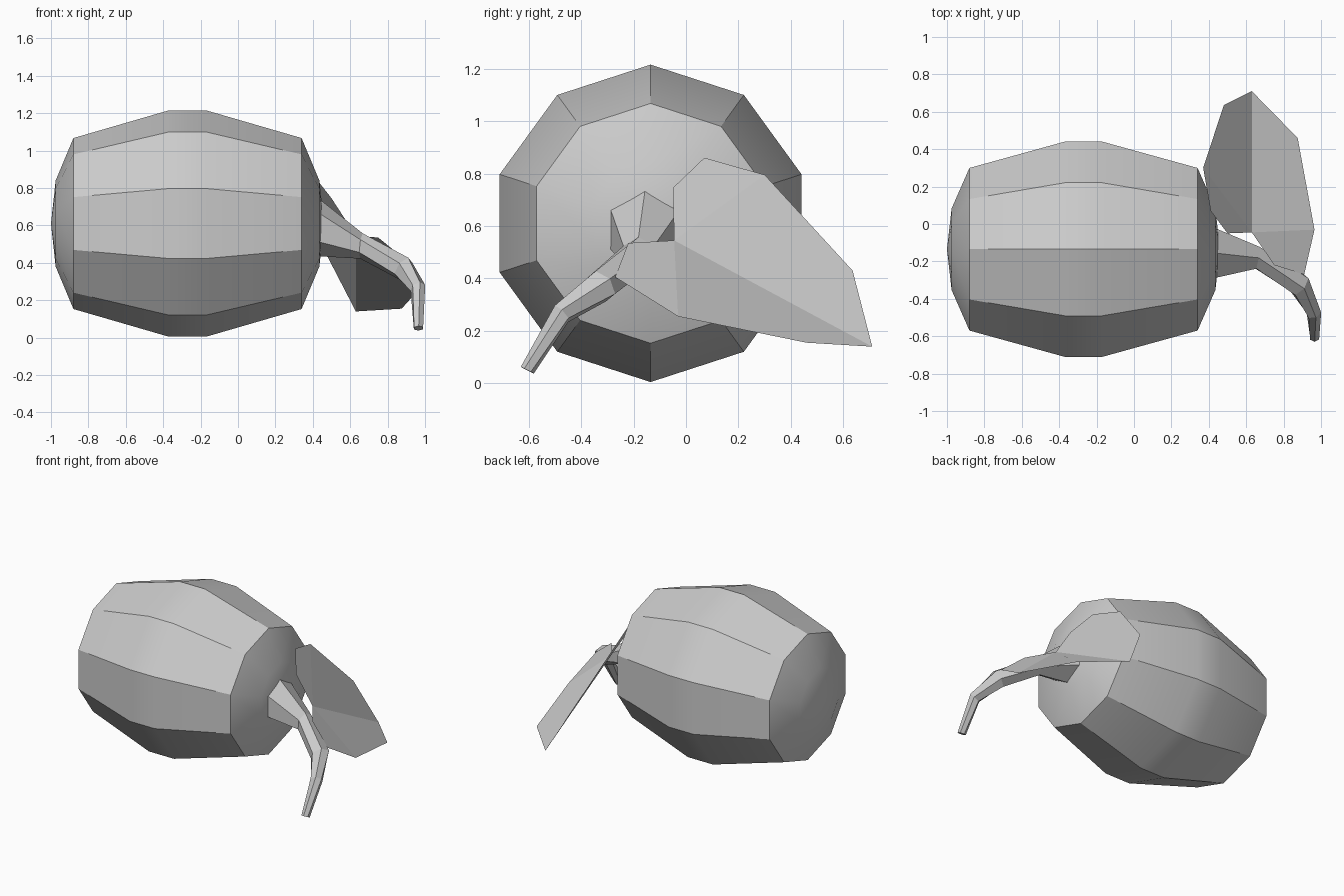
import bpy, math
from mathutils import Vector

if "Cube" in bpy.data.objects:
    bpy.data.objects.remove(bpy.data.objects["Cube"])


def make(name, verts, faces, smooth=None):
    me = bpy.data.meshes.new(name)
    me.from_pydata([tuple(v) for v in verts], [], faces)
    me.update()
    ob = bpy.data.objects.new(name, me)
    bpy.context.collection.objects.link(ob)
    if smooth:
        bpy.ops.object.select_all(action='DESELECT')
        ob.select_set(True)
        bpy.context.view_layer.objects.active = ob
        bpy.ops.object.shade_smooth_by_angle(angle=math.radians(smooth))
    return ob


def tube(name, rings, sides, smooth=None):
    """Skin rings given as (centre, ring normal, radius); radius 0 makes a pole."""
    verts, loops, faces = [], [], []
    for c, n, r in rings:
        n = Vector(n).normalized()
        side = Vector((0, 0, 1)).cross(n).normalized()
        up = n.cross(side)
        start = len(verts)
        count = sides if r else 1
        for i in range(count):
            a = 2 * math.pi * i / sides
            verts.append(Vector(c) + r * (up * math.cos(a) - side * math.sin(a)))
        loops.append([start + i % count for i in range(sides)])
    for a, b in zip(loops, loops[1:]):
        for i in range(sides):
            j = (i + 1) % sides
            f = list(dict.fromkeys((a[i], b[i], b[j], a[j])))
            faces.append(f)
    for loop, flip in ((loops[0], False), (loops[-1], True)):
        if len(set(loop)) > 1:
            faces.append(loop[::-1] if flip else loop)
    return make(name, verts, faces, smooth)


# Body: ten-sided fruit lying along x, mirrored profile
half = [(0.73, 0), (0.705, 0.23), (0.61, 0.457), (0.10, 0.605)]
profile = [(-x, r) for x, r in half] + half[::-1]
tube("fruit_body", [((x - 0.27, -0.135, 0.61), (1, 0, 0), r) for x, r in profile], 10, 34)

# Stem: tapered and drooping forward
tube("stem", [
    ((0.43, -0.155, 0.59), (1, 0, 0), 0.155),
    ((0.66, -0.18, 0.49), (1, -0.15, -0.1), 0.068),
    ((0.885, -0.325, 0.37), (0.7, -0.55, -0.5), 0.066),
    ((0.962, -0.475, 0.265), (0.3, -0.7, -0.65), 0.042),
    ((0.965, -0.605, 0.05), (0.02, -0.45, -0.9), 0.028),
], 6)

# Leaf: thin sheet folded along its central vein
leaf = [(0.63, -0.045, 0.545), (0.63, 0.71, 0.14),
        (0.50, -0.05, 0.745), (0.41, 0.07, 0.86), (0.37, 0.30, 0.795), (0.48, 0.635, 0.43),
        (0.75, -0.22, 0.535), (0.91, -0.27, 0.405), (0.965, -0.03, 0.255), (0.875, 0.46, 0.155)]
make("leaf", leaf, [(0, 4, 3, 2), (0, 1, 5, 4), (0, 6, 7, 8), (0, 8, 9, 1)])
